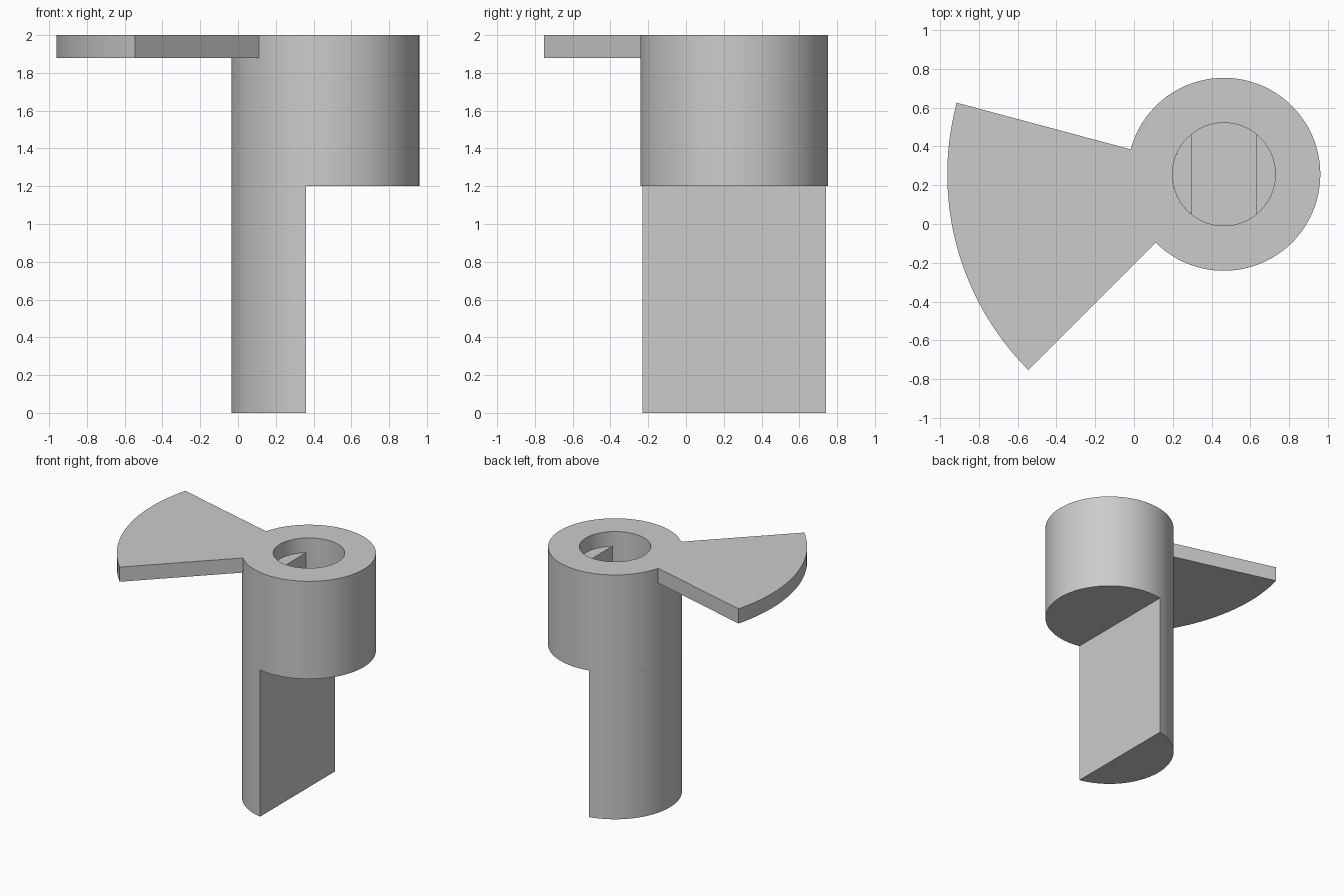
import bpy
import bmesh
from math import acos, cos, sin, pi, radians

if "Cube" in bpy.data.objects:
    bpy.data.objects.remove(bpy.data.objects["Cube"], do_unlink=True)

CX, CY = 0.463, 0.256       # axis of the knob
BODY_R, BORE_R, FAN_R = 0.497, 0.265, 1.425
TOP, HEAD_Z, LEDGE_Z, FLOOR_Z = 2.0, 1.2, 1.88, 1.33

grey = bpy.data.materials.new("plain grey")
grey.use_nodes = True
grey.diffuse_color = (0.6, 0.6, 0.6, 1)
grey.node_tree.nodes["Principled BSDF"].inputs["Base Color"].default_value = (0.6, 0.6, 0.6, 1)


def finish(name, bm):
    bmesh.ops.recalc_face_normals(bm, faces=bm.faces)
    mesh = bpy.data.meshes.new(name)
    bm.to_mesh(mesh)
    bm.free()
    obj = bpy.data.objects.new(name, mesh)
    bpy.context.collection.objects.link(obj)
    mesh.materials.append(grey)
    obj.location = (CX, CY, 0)
    bpy.ops.object.select_all(action="DESELECT")
    obj.select_set(True)
    bpy.context.view_layer.objects.active = obj
    bpy.ops.object.shade_smooth_by_angle(angle=radians(30))
    return obj


def arc(radius, start, end, steps):
    return [(radius * cos(start + (end - start) * i / steps),
             radius * sin(start + (end - start) * i / steps)) for i in range(steps + 1)]


def prism(name, outline, z0, z1):
    bm = bmesh.new()
    face = bm.faces.new([bm.verts.new((x, y, z0)) for x, y in outline])
    up = bmesh.ops.extrude_face_region(bm, geom=[face])["geom"]
    bmesh.ops.translate(bm, vec=(0, 0, z1 - z0),
                        verts=[v for v in up if isinstance(v, bmesh.types.BMVert)])
    return finish(name, bm)


def segment(radius, flat, direction, steps):
    """Part of a disc lying beyond a flat chord, towards the given direction."""
    half = acos(flat / radius)
    return arc(radius, direction - half, direction + half, steps)


# Round head with a blind bore, turned from a profile
bm = bmesh.new()
profile = [(0, HEAD_Z), (BODY_R, HEAD_Z), (BODY_R, TOP),
           (BORE_R, TOP), (BORE_R, FLOOR_Z), (0, FLOOR_Z)]
verts = [bm.verts.new((r, 0, z)) for r, z in profile]
edges = [bm.edges.new(pair) for pair in zip(verts, verts[1:])]
bmesh.ops.spin(bm, geom=verts + edges, cent=(0, 0, 0), axis=(0, 0, 1),
               angle=2 * pi, steps=96)
bmesh.ops.remove_doubles(bm, verts=bm.verts, dist=0.0001)
finish("head", bm)

# Flats that narrow the bore into a slot below the ledge
for name, direction in (("left_bore_flat", 0), ("right_bore_flat", pi)):
    prism(name, segment(BORE_R, 0.168, direction, 24), FLOOR_Z, LEDGE_Z)

# Stem cut flat on one side
prism("stem", segment(BODY_R, 0.103, pi, 44), 0, HEAD_Z)

# Fan-shaped pointer around the top of the head
start, end = radians(165), radians(225)
prism("pointer", arc(FAN_R, start, end, 24) + arc(BODY_R, end, start, 16), LEDGE_Z, TOP)
